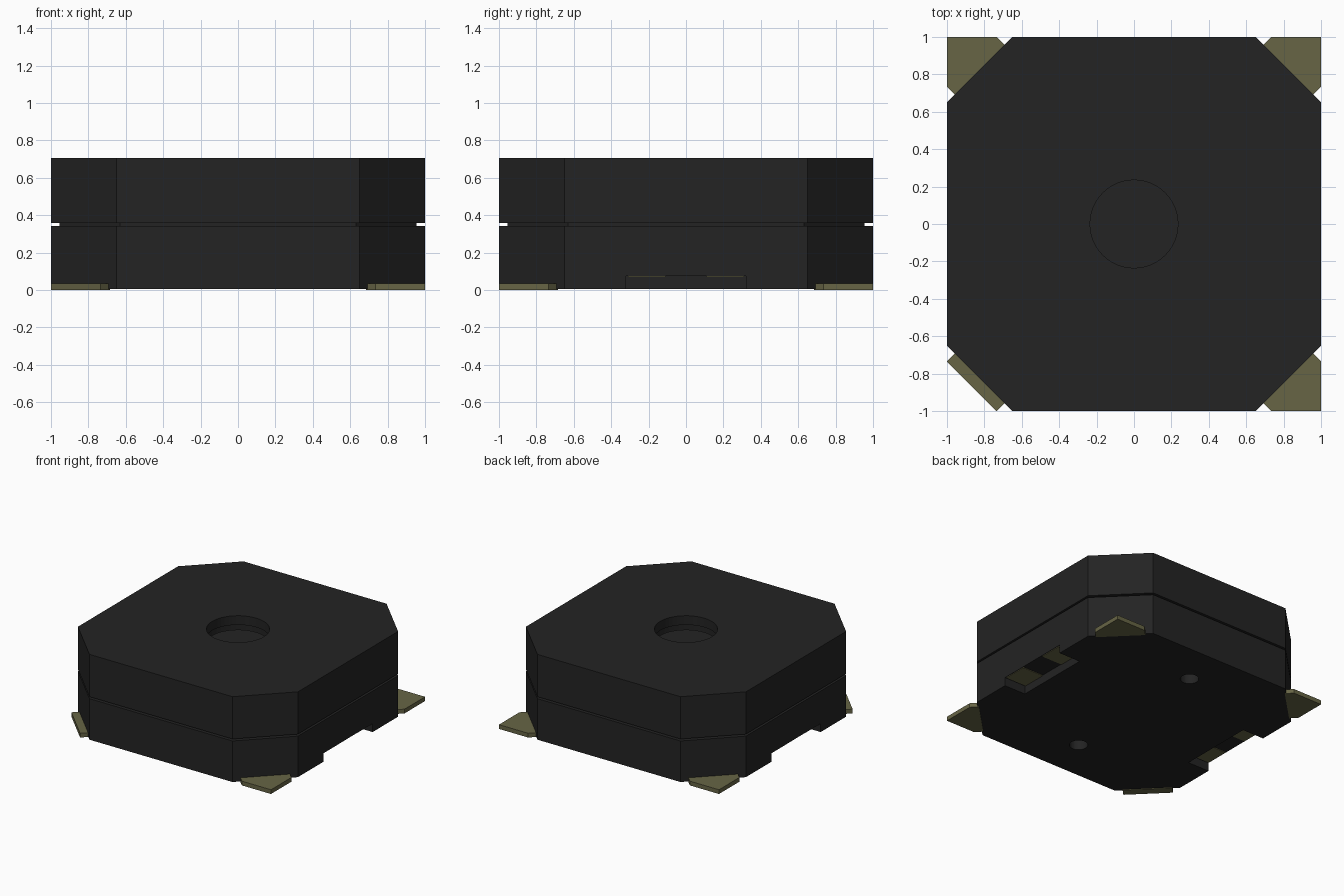
import bpy, bmesh, math

cube = bpy.data.objects.get("Cube")
if cube:
    bpy.data.objects.remove(cube, do_unlink=True)


def material(name, rgb):
    m = bpy.data.materials.new(name)
    m.use_nodes = True
    m.diffuse_color = (*rgb, 1)
    m.node_tree.nodes["Principled BSDF"].inputs["Base Color"].default_value = (*rgb, 1)
    return m


BLACK = material("black plastic", (0.017, 0.017, 0.017))
METAL = material("dull brass", (0.135, 0.13, 0.06))


def prism(name, outline, z0, z1, mat):
    """Extrude a flat outline from z0 to z1."""
    bm = bmesh.new()
    face = bm.faces.new([bm.verts.new((x, y, z0)) for x, y in outline])
    ext = bmesh.ops.extrude_face_region(bm, geom=[face])["geom"]
    for v in ext:
        if isinstance(v, bmesh.types.BMVert):
            v.co.z = z1
    bmesh.ops.recalc_face_normals(bm, faces=bm.faces)
    mesh = bpy.data.meshes.new(name)
    bm.to_mesh(mesh)
    bm.free()
    mesh.materials.append(mat)
    ob = bpy.data.objects.new(name, mesh)
    bpy.context.collection.objects.link(ob)
    return ob


def octagon(half, corner):
    pts = [(half, -corner), (half, corner), (corner, half), (-corner, half)]
    return pts + [(-half, corner), (-half, -corner), (-corner, -half), (corner, -half)]


def circle(r, cx=0, cy=0, n=48):
    return [(cx + r * math.cos(math.tau * i / n), cy + r * math.sin(math.tau * i / n))
            for i in range(n)]


def rect(x0, x1, y0, y1):
    return [(x0, y0), (x1, y0), (x1, y1), (x0, y1)]


def cut(ob, outline, z0, z1):
    """Subtract a prism from an object and discard the cutter."""
    cutter = prism("cutter", outline, z0, z1, BLACK)
    cutter.hide_render = True
    mod = ob.modifiers.new("cut", "BOOLEAN")
    mod.operation, mod.solver, mod.object = "DIFFERENCE", "EXACT", cutter
    bpy.context.view_layer.objects.active = ob
    bpy.ops.object.modifier_apply(modifier=mod.name)
    bpy.data.objects.remove(cutter, do_unlink=True)


TOP, SEAM_LOW, SEAM_HIGH, BASE = 0.706, 0.342, 0.358, 0.005
body = octagon(1, 0.65)

# Housing halves joined by a narrower neck
upper = prism("upper_housing", body, SEAM_HIGH, TOP, BLACK)
prism("seam_neck", octagon(0.955, 0.631), SEAM_LOW, SEAM_HIGH, BLACK)
lower = prism("lower_housing", body, BASE, SEAM_LOW, BLACK)

# Sound opening with an undercut chamber and inner disc
cut(upper, circle(0.3), TOP - 0.2, TOP - 0.075)
cut(upper, circle(0.235), TOP - 0.1, TOP + 0.1)
prism("sound_disc", circle(0.235), TOP - 0.2, TOP - 0.115, BLACK)

# Side notches under the base, each with two contact strips
for side, label in ((1, "left"), (-1, "right")):
    x0, x1 = sorted((side * 0.805, side * 1.1))
    cut(lower, rect(x0, x1, -0.32, 0.32), -0.1, 0.075)
    x0, x1 = sorted((side * 0.805, side * 0.995))
    for y, end in ((-0.21, "front"), (0.21, "back")):
        prism(f"{label}_{end}_contact", rect(x0, x1, y - 0.1, y + 0.1), 0.07, 0.076, METAL)

# Locating holes in the underside
for y in (-0.65, 0.65):
    cut(lower, circle(0.07, 0, y, 32), -0.1, 0.1)

# Corner solder pads; the front right one is trimmed to a strip
for sx, sy, name in ((1, 1, "back_left"), (-1, 1, "back_right"),
                     (1, -1, "front_left"), (-1, -1, "front_right")):
    tip = [] if name == "front_right" else [(1, 1)]
    pad = [(0.95, 0.685), (1, 0.735)] + tip + [(0.735, 1), (0.685, 0.95)]
    prism(f"{name}_pad", [(sx * x, sy * y) for x, y in pad], 0, 0.035, METAL)
